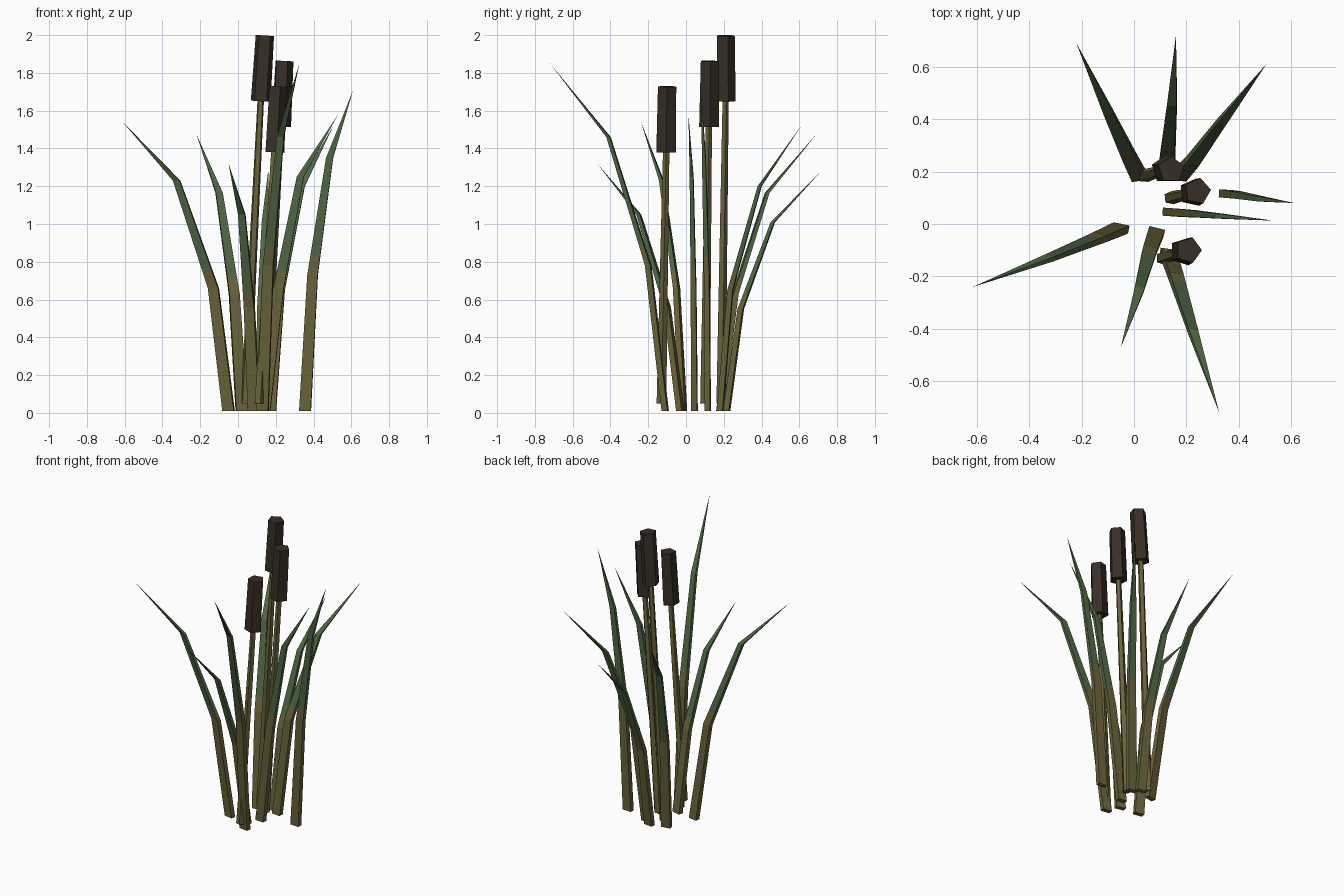
import bpy, bmesh, math
from mathutils import Vector

if "Cube" in bpy.data.objects:
    bpy.data.objects.remove(bpy.data.objects["Cube"])


def material(name, srgb):
    m = bpy.data.materials.new(name)
    m.diffuse_color = [((c / 255 + 0.055) / 1.055) ** 2.4 for c in srgb] + [1]
    m.use_nodes = True
    m.node_tree.nodes["Principled BSDF"].inputs["Base Color"].default_value = m.diffuse_color
    return m


OLIVE = material("olive_stem", (104, 98, 58))
GREEN = material("leaf_green", (78, 102, 66))
BROWN = material("seed_brown", (55, 46, 38))


def finish(bm, name, mats):
    bmesh.ops.recalc_face_normals(bm, faces=bm.faces)
    me = bpy.data.meshes.new(name)
    bm.to_mesh(me)
    bm.free()
    for m in mats:
        me.materials.append(m)
    bpy.context.collection.objects.link(bpy.data.objects.new(name, me))


def bridge(bm, a, b, mat=0):
    n = len(a)
    for i in range(n):
        bm.faces.new((a[i], a[(i + 1) % n], b[(i + 1) % n], b[i])).material_index = mat


# Leaf: bent flat strip of rectangular section, tapering to a point
def leaf(name, yaw, points):
    base, low, high, tip = [Vector(p) for p in points]
    change = low.lerp(high, 0.16)          # olive turns to green here
    ca, sa = math.cos(math.radians(yaw)), math.sin(math.radians(yaw))
    bm = bmesh.new()
    rings = []
    for c, w, d in ((base, 0.062, 0.031), (low, 0.055, 0.028),
                    (change, 0.052, 0.026), (high, 0.037, 0.019)):
        section = ((-w / 2, -d / 2), (w / 2, -d / 2), (w / 2, d / 2), (-w / 2, d / 2))
        rings.append([bm.verts.new(c + Vector((x * ca - y * sa, x * sa + y * ca, 0))) for x, y in section])
    bm.faces.new(rings[0])
    for i in range(3):
        bridge(bm, rings[i], rings[i + 1], 1 if i == 2 else 0)
    point = bm.verts.new(tip)
    top = rings[-1]
    for i in range(4):
        bm.faces.new((top[i], top[(i + 1) % 4], point)).material_index = 1
    finish(bm, name, (OLIVE, GREEN))


# Five-sided tapered rod between two points
def rod(name, a, b, ra, rb, mat, turn):
    a, b = Vector(a), Vector(b)
    rot = Vector((0, 0, 1)).rotation_difference(b - a)
    bm = bmesh.new()
    ends = []
    for c, r in ((a, ra), (b, rb)):
        ends.append([bm.verts.new(c + rot @ Vector((r * math.cos(t), r * math.sin(t), 0)))
                     for t in [math.tau * i / 5 + turn for i in range(5)]])
        bm.faces.new(ends[-1])
    bridge(bm, *ends)
    finish(bm, name, (mat,))


leaf("leaf_left", -12, [(-.05, -.015, .01), (-.13, -.05, .66), (-.325, -.13, 1.23), (-.615, -.24, 1.545)])
leaf("leaf_back_left", 10, [(.02, .18, .01), (-.02, .26, .63), (-.10, .43, 1.165), (-.22, .69, 1.475)])
leaf("leaf_back", -8, [(.125, .215, .01), (.13, .29, .55), (.145, .46, 1.01), (.16, .72, 1.285)])
leaf("leaf_back_right", -5, [(.17, .18, .01), (.22, .235, .65), (.335, .39, 1.20), (.505, .61, 1.52)])
leaf("leaf_right", -4, [(.355, .115, .01), (.395, .11, .73), (.485, .095, 1.35), (.61, .08, 1.71)])
leaf("leaf_inner_right", -4, [(.14, .045, .01), (.215, .04, .66), (.33, .03, 1.25), (.53, .013, 1.58)])
leaf("leaf_front_right", -8, [(.13, -.11, .01), (.16, -.20, .78), (.225, -.41, 1.46), (.325, -.72, 1.85)])
leaf("leaf_front", -14, [(.085, -.03, .01), (.06, -.10, .56), (.02, -.25, 1.05), (-.05, -.47, 1.32)])

# Stalks with seed heads: base, head bottom, head top, turn about the axis
STALKS = {
    "tall": ((.04, .183, .05), (.12, .208, 1.65), (.142, .207, 1.998), .3),
    "middle": ((.14, .10, .05), (.226, .12, 1.515), (.243, .125, 1.863), .1),
    "short": ((.11, -.13, .05), (.19, -.105, 1.38), (.208, -.10, 1.728), 0),
}
for size, (foot, neck, top, turn) in STALKS.items():
    rod(size + "_stalk", foot, neck, .027, .018, OLIVE, turn)
    rod(size + "_seed_head", neck, top, .055, .051, BROWN, turn)
